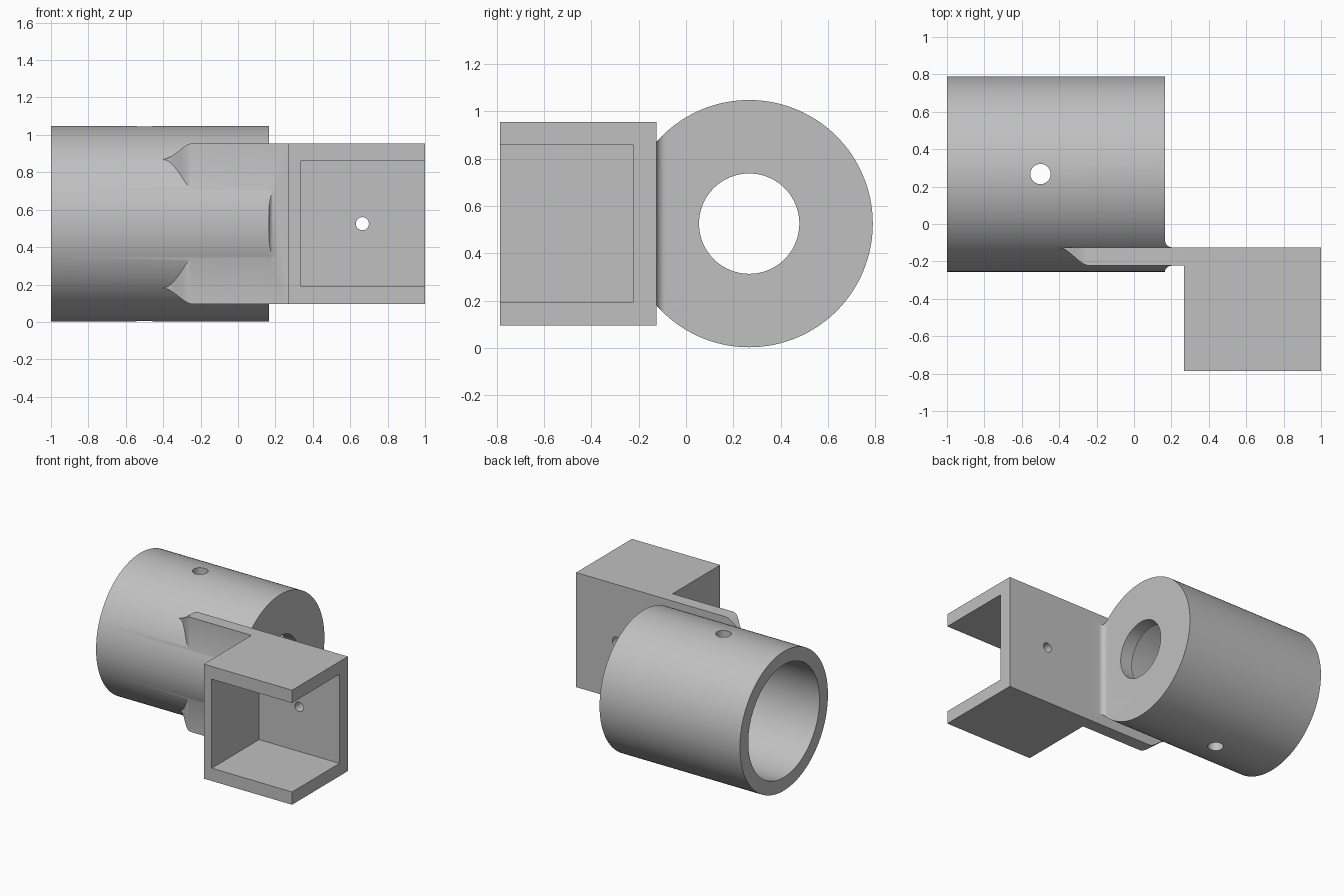
import bpy, bmesh, math
from mathutils import Matrix

cube = bpy.data.objects.get("Cube")
if cube:
    bpy.data.objects.remove(cube, do_unlink=True)

AXIS_Y, AXIS_Z, RADIUS = 0.267, 0.525, 0.5225   # tube axis and outer radius
WALL = 0.1
BACK, FRONT, HALF = -0.125, -0.222, 0.43        # plate faces and half height

metal = bpy.data.materials.new("light grey")
metal.use_nodes = True
grey = (0.53, 0.53, 0.53, 1)
metal.diffuse_color = grey
metal.node_tree.nodes["Principled BSDF"].inputs["Base Color"].default_value = grey


def finish(name, bm):
    bmesh.ops.recalc_face_normals(bm, faces=bm.faces)
    mesh = bpy.data.meshes.new(name)
    bm.to_mesh(mesh)
    bm.free()
    mesh.materials.append(metal)
    obj = bpy.data.objects.new(name, mesh)
    bpy.context.collection.objects.link(obj)
    return obj


def cylinder(name, radius, start, end, axis, a, b, segments):
    """Cylinder from start to end along an axis; a, b are the other coordinates."""
    bm = bmesh.new()
    mid = (start + end) / 2
    if axis == "X":
        place = Matrix.Translation((mid, a, b)) @ Matrix.Rotation(math.pi / 2, 4, "Y")
    elif axis == "Y":
        place = Matrix.Translation((a, mid, b)) @ Matrix.Rotation(math.pi / 2, 4, "X")
    else:
        place = Matrix.Translation((a, b, mid))
    bmesh.ops.create_cone(bm, cap_ends=True, segments=segments, radius1=radius,
                          radius2=radius, depth=end - start, matrix=place)
    return finish(name, bm)


def box(name, low, high):
    bm = bmesh.new()
    bmesh.ops.create_cube(bm, size=1)
    for v in bm.verts:
        v.co = [(l + h) / 2 + c * (h - l) for l, h, c in zip(low, high, v.co)]
    return finish(name, bm)


def prism(name, outline, z0, z1):
    bm = bmesh.new()
    face = bm.faces.new([bm.verts.new((x, y, z0)) for x, y in outline])
    top = bmesh.ops.extrude_face_region(bm, geom=[face])["geom"]
    bmesh.ops.translate(bm, vec=(0, 0, z1 - z0),
                        verts=[g for g in top if isinstance(g, bmesh.types.BMVert)])
    return finish(name, bm)


def combine(target, other, operation):
    mod = target.modifiers.new("combine", "BOOLEAN")
    mod.operation, mod.solver, mod.object = operation, "EXACT", other
    bpy.context.view_layer.objects.active = target
    bpy.ops.object.modifier_apply(modifier=mod.name)
    bpy.data.objects.remove(other, do_unlink=True)


def blended_plate(name):
    """Plate whose left end swells smoothly out of the tube wall."""
    bm = bmesh.new()
    steps = 12
    sections = []
    for i in range(steps + 1):
        t = i / steps
        s = t * t * (3 - 2 * t)
        sections.append((-0.4 + 0.16 * t, BACK - 0.002 + (FRONT - BACK + 0.002) * s,
                         0.345 + (HALF - 0.345) * s))
    sections.append((0.3, FRONT, HALF))
    rings = [[bm.verts.new((x, y, AXIS_Z + z)) for y, z in
              ((BACK, -h), (front, -h), (front, h), (BACK, h))]
             for x, front, h in sections]
    for r0, r1 in zip(rings, rings[1:]):
        for k in range(4):
            n = (k + 1) % 4
            bm.faces.new((r0[k], r0[n], r1[n], r1[k]))
    bm.faces.new(rings[0])
    bm.faces.new(rings[-1])
    return finish(name, bm)


# Tube body
body = cylinder("tube_and_channel_bracket", RADIUS, -1, 0.165, "X", AXIS_Y, AXIS_Z, 128)

# Channel block, joined by the plate
channel = box("channel", (0.267, -0.787, AXIS_Z - HALF), (1, BACK, AXIS_Z + HALF))
combine(channel, blended_plate("plate"), "UNION")

# Fillet between the tube end and the plate, clipped to the tube outline
r = 0.04
arc = [(0.205 - r * math.sin(a), -0.085 - r * math.cos(a))
       for a in (math.pi / 2 * i / 8 for i in range(9))]
outline = [(0.14, -0.27), (0.165, -0.248), (0.175, -0.234), (0.186, -0.226),
           (0.205, -0.221), (0.205, -0.13)] + arc + [(0.14, -0.085)]
fillet = prism("fillet", outline, 0, 1.05)
combine(fillet, cylinder("clip", RADIUS - 0.001, 0.1, 0.3, "X", AXIS_Y, AXIS_Z, 128),
        "INTERSECT")

combine(body, channel, "UNION")
combine(body, fillet, "UNION")

# Bore, end opening, channel cavity and screw holes
cutters = [
    cylinder("bore", RADIUS - WALL, -1.2, 0.165 - WALL, "X", AXIS_Y, AXIS_Z, 128),
    cylinder("end_opening", 0.212, 0, 0.4, "X", AXIS_Y, AXIS_Z, 96),
    box("cavity", (0.333, -1, AXIS_Z - 0.334), (1.2, -0.225, AXIS_Z + 0.334)),
    cylinder("tube_hole", 0.054, -0.2, 1.3, "Z", -0.5, AXIS_Y, 48),
    cylinder("channel_hole", 0.035, -0.4, 0, "Y", 0.665, AXIS_Z, 48),
]
for cutter in cutters:
    combine(body, cutter, "DIFFERENCE")

# Smooth round surfaces, keep machined edges sharp
bpy.ops.object.select_all(action="DESELECT")
body.select_set(True)
bpy.context.view_layer.objects.active = body
bpy.ops.object.shade_smooth_by_angle(angle=math.radians(25))
